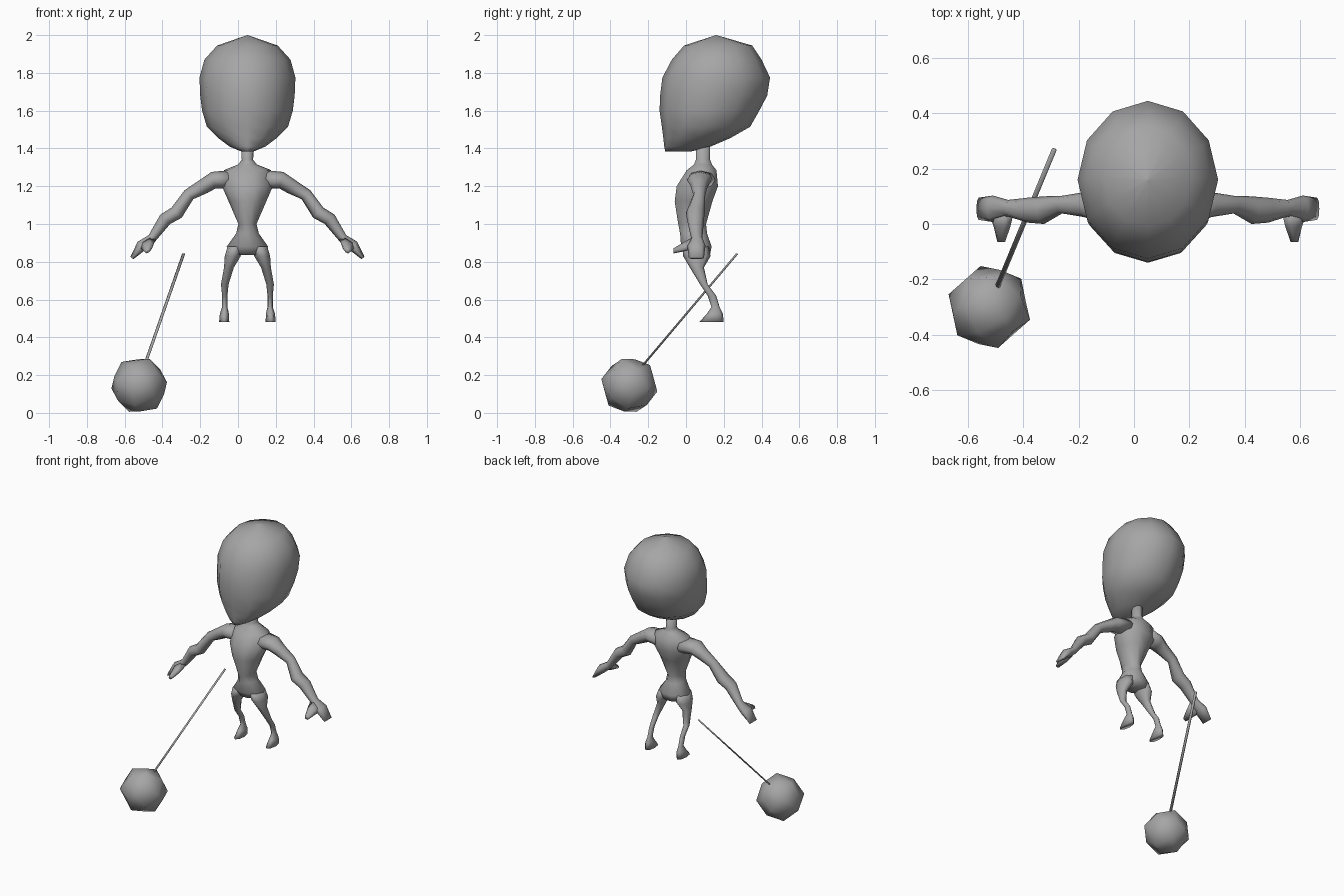
import bpy, bmesh, math
from mathutils import Vector, Matrix

if "Cube" in bpy.data.objects:
    bpy.data.objects.remove(bpy.data.objects["Cube"])

CX = 0.05  # figure's mirror plane
grey = bpy.data.materials.new("plain_grey")
grey.diffuse_color = (0.38, 0.38, 0.38, 1)
grey.use_nodes = True
grey.node_tree.nodes["Principled BSDF"].inputs["Base Color"].default_value = grey.diffuse_color


def finish(name, bm):
    bmesh.ops.recalc_face_normals(bm, faces=bm.faces[:])
    for f in bm.faces:
        f.smooth = True
    me = bpy.data.meshes.new(name)
    bm.to_mesh(me)
    bm.free()
    me.materials.append(grey)
    ob = bpy.data.objects.new(name, me)
    bpy.context.collection.objects.link(ob)
    return ob


def loft(name, rings, n):
    """Skin rings given as (centre, half axis a, half axis b)."""
    bm = bmesh.new()
    loops = []
    for c, a, b in rings:
        c, a, b = Vector(c), Vector(a), Vector(b)
        loops.append([bm.verts.new(c + a * math.cos(t) + b * math.sin(t))
                      for t in (2 * math.pi * i / n for i in range(n))])
    for p, q in zip(loops, loops[1:]):
        for i in range(n):
            j = (i + 1) % n
            bm.faces.new((p[i], p[j], q[j], q[i]))
    for end in (loops[0], loops[-1]):
        bm.faces.new(end)
    bmesh.ops.remove_doubles(bm, verts=bm.verts[:], dist=0.0005)
    return finish(name, bm)


def level(x, z, y0, y1, hw):
    """Horizontal ring spanning y0..y1 with half width hw."""
    return ((x, (y0 + y1) / 2, z), (hw, 0, 0), (0, (y1 - y0) / 2, 0))


# Head: large skull tapering to a forward chin
head = [(2.0, .159, .161, .001), (1.945, -.01, .35, .16), (1.87, -.075, .4, .228),
        (1.775, -.125, .445, .254), (1.68, -.137, .43, .25), (1.6, -.14, .388, .24),
        (1.515, -.128, .34, .215), (1.455, -.12, .235, .155),
        (1.41, -.115, .13, .095), (1.385, -.11, .03, .035)]
loft("head", [level(CX, *r) for r in head], 12)

# Neck, chest, waist and hips
torso = [(1.43, .05, .13, .035), (1.34, .05, .13, .03), (1.315, .04, .14, .05),
         (1.285, 0, .165, .125), (1.2, -.055, .175, .135), (1.12, -.065, .145, .1),
         (1.0, -.045, .11, .048), (.95, -.035, .115, .06), (.88, -.03, .14, .11),
         (.835, .0, .13, .08)]
loft("torso", [level(CX, *r) for r in torso], 10)

# Limbs: x offset, then centre/extent of each section
arm = [(.09, .08, 1.235, .05, .075), (.18, .07, 1.232, .045, .065),
       (.23, .07, 1.2, .04, .045), (.31, .07, 1.155, .033, .032),
       (.375, .05, 1.06, .038, .05), (.435, .05, 1.025, .036, .045),
       (.505, .057, .925, .024, .03), (.56, .055, .885, .03, .048),
       (.612, .055, .82, .01, .04)]
leg = [(.065, .88, -.02, .12, .04), (.078, .83, -.015, .13, .042),
       (.098, .77, .02, .095, .026), (.12, .68, .075, .115, .02),
       (.12, .62, .115, .16, .014), (.12, .56, .135, .178, .014),
       (.122, .525, .11, .195, .024), (.123, .48, .07, .2, .027)]
for s, side in ((1, "left"), (-1, "right")):
    rings = []
    for i, (x, y, z, r, ry) in enumerate(arm):
        p, q = arm[max(i - 1, 0)], arm[min(i + 1, len(arm) - 1)]
        d = Vector((q[0] - p[0], 0, q[2] - p[2])).normalized()
        rings.append(((CX + s * x, y, z), (-s * d.z * r, 0, d.x * r), (0, ry, 0)))
    loft(side + "_arm", rings, 8)
    loft(side + "_thumb", [((CX + s * x, y, z), (s * w, 0, -w * .5), (s * .4 * h, 0, h))
                           for x, y, z, w, h in ((.53, .04, .9, .045, .025),
                                                 (.527, -.01, .88, .03, .02),
                                                 (.53, -.065, .858, .014, .012))], 6)
    loft(side + "_leg", [level(CX + s * x, z, a, b, w) for x, z, a, b, w in leg], 8)

# Rounded-cube ball at the foot of the stick
v = Vector((.612, -.612, .5))
right = Vector((.7071, .7071, 0))
up = v.cross(right)
a = math.radians(-7)
e1 = right * math.cos(a) + up * math.sin(a)
e2 = v.cross(e1)
basis = Matrix((e1, e2, v)).transposed()
local = Matrix((Vector((1, -1, 0)) / math.sqrt(2), Vector((1, 1, -2)) / math.sqrt(6),
                Vector((1, 1, 1)) / math.sqrt(3)))
bm = bmesh.new()
bmesh.ops.create_cube(bm, size=2)
bmesh.ops.subdivide_edges(bm, edges=bm.edges[:], cuts=1, use_grid_fill=True)
for vert in bm.verts:
    k = sum(abs(c) > .5 for c in vert.co)
    vert.co = basis @ local @ (vert.co.normalized() * (0, .145, .155, .141)[k])
    vert.co += Vector((-.523, -.3, .146))
finish("ball", bm)

# Thin straight stick
p, q = Vector((-.495, -.23, .25)), Vector((-.288, .27, .842))
d = (q - p).normalized()
u = d.cross(Vector((0, 0, 1))).normalized() * .009
w = d.cross(u)
w = w.normalized() * .005
loft("stick", [(p, u, w), (q, u, w)], 6)
